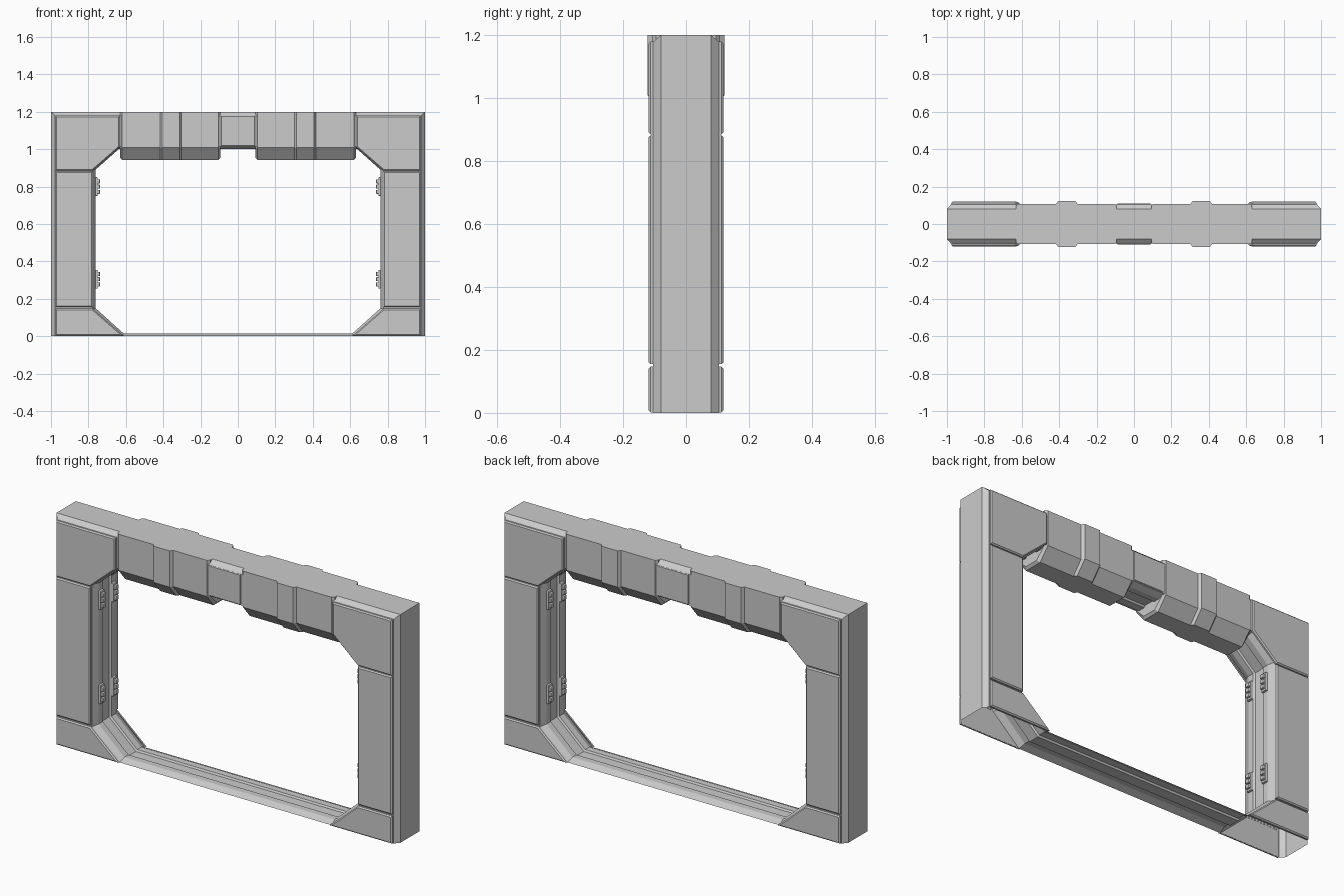
import bpy, bmesh
from mathutils import Vector, Matrix

if "Cube" in bpy.data.objects:
    bpy.data.objects.remove(bpy.data.objects["Cube"])


def make_object(name, bm, axes, bevel=0):
    bm.normal_update()
    me = bpy.data.meshes.new(name)
    bm.to_mesh(me)
    bm.free()
    ob = bpy.data.objects.new(name, me)
    bpy.context.collection.objects.link(ob)
    if bevel:
        b = ob.modifiers.new("Bevel", 'BEVEL')
        b.width, b.segments = bevel, 2
    m = ob.modifiers.new("Mirror", 'MIRROR')
    m.use_axis = ['X' in axes, 'Y' in axes, False]
    m.merge_threshold = 0.0005
    return ob


def offset(poly, d):
    """Mitred outward offset of a clockwise (x, z) polygon."""
    pts = [Vector(p) for p in poly]
    out = []
    for i, p in enumerate(pts):
        a = (p - pts[i - 1]).normalized()
        b = (pts[(i + 1) % len(pts)] - p).normalized()
        n1, n2 = Vector((-a.y, a.x)), Vector((-b.y, b.x))
        out.append(p + (n1 + n2) * d / (1 + n1.dot(n2)))
    return out


def loft(bm, rows, closed=False):
    vs = [[bm.verts.new(p) for p in r] for r in rows]
    n = len(vs[0])
    for r, s in zip(vs, vs[1:]):
        for i in range(n if closed else n - 1):
            j = (i + 1) % n
            bm.faces.new((r[i], r[j], s[j], s[i]))
    return vs


# Frame shell: quarter section lofted from the outer rim round to the opening
INNER = [(0, .015), (-.612, .015), (-.687, .0825), (-.762, .15),
         (-.762, .89), (-.7, .945), (-.638, 1.0), (0, 1.0)]
OUTER = [(0, 0), (-.622, 0), (-1, 0), (-1, .15),
         (-1, .89), (-1, 1.2), (-.638, 1.2), (0, 1.2)]
SECTION = [(0, OUTER, 0), (.08, OUTER, 0), (.105, OUTER, -.022),
           (.105, INNER, .015), (.07, INNER, 0), (.036, INNER, 0),
           (.03, INNER, .009), (0, INNER, .009)]
rows = []
for y, poly, d in SECTION:
    row = []
    for src, p in zip(poly, offset(poly, d)):
        x = 0 if src[0] == 0 else p.x
        z = 0 if src[1] == 0 else p.y
        row.append((x, y, z))
    rows.append(row)
bm = bmesh.new()
loft(bm, rows)
# the underside is open
bmesh.ops.delete(bm, geom=[f for f in bm.faces if max(v.co.z for v in f.verts) < 1e-4],
                 context='FACES')
bmesh.ops.recalc_face_normals(bm, faces=bm.faces)
side = next(f for f in bm.faces if all(v.co.x < -.999 for v in f.verts))
if side.normal.x > 0:
    bmesh.ops.reverse_faces(bm, faces=bm.faces)
make_object("frame_shell", bm, "XY")


# Raised armour panels on both faces
def panel(name, poly, y0, y1, inset=.006):
    bm = bmesh.new()
    rows = [[(p.x, y, p.y) for p in offset(poly, -d)]
            for y, d in ((y0, 0), (y1 - inset, 0), (y1, inset))]
    vs = loft(bm, rows, closed=True)
    bm.faces.new(vs[-1])
    bmesh.ops.recalc_face_normals(bm, faces=bm.faces)
    cap = max(bm.faces, key=lambda f: f.calc_center_median().y)
    if cap.normal.y < 0:
        bmesh.ops.reverse_faces(bm, faces=bm.faces)
    make_object(name, bm, "XY")


panel("upper_corner_panel", [(-.977, 1.179), (-.632, 1.179), (-.632, 1.012),
                             (-.778, .885), (-.977, .885)], .104, .119)
panel("column_panel", [(-.977, .881), (-.778, .881), (-.778, .155), (-.977, .155)],
      .104, .119)
panel("lower_corner_panel", [(-.977, .147), (-.778, .147), (-.612, .002), (-.977, .002)],
      .104, .119)
panel("lintel_centre_panel", [(-.09, 1.178), (.09, 1.178), (.09, 1.018), (-.09, 1.018)],
      .104, .109, .003)


# Lintel pods with a raised rib, tapered at both ends
def pod_row(x, e):
    half = [(.108 + e, 1.2), (.108 + e, 1.01), (.052 + e, .943 - min(e, 0))]
    return [(x, y, z) for y, z in half] + [(x, -y, z) for y, z in reversed(half)]


bm = bmesh.new()
vs = loft(bm, [pod_row(x, e) for x, e in (
    (.093, -.012), (.105, 0), (.302, 0), (.313, .015),
    (.405, .015), (.416, 0), (.62, 0), (.632, -.012))], closed=True)
bm.faces.new(vs[0])
bm.faces.new(vs[-1])
bmesh.ops.recalc_face_normals(bm, faces=bm.faces)
make_object("lintel_pod", bm, "X")


# Ribbed bumper pads on the inner column rails
def box(bm, x0, x1, y, z, wy, wz):
    m = Matrix.Translation(((x0 + x1) / 2, y, z)) @ Matrix.Diagonal((x1 - x0, wy, wz, 1))
    bmesh.ops.create_cube(bm, size=1, matrix=m)


for name, z in (("upper_bumper_pad", .80), ("lower_bumper_pad", .305)):
    bm = bmesh.new()
    box(bm, -.77, -.75, .053, z, .034, .1)
    for k in (-1, 0, 1):
        box(bm, -.765, -.738, .053, z + k * .028, .026, .022)
    make_object(name, bm, "XY", bevel=.004)
